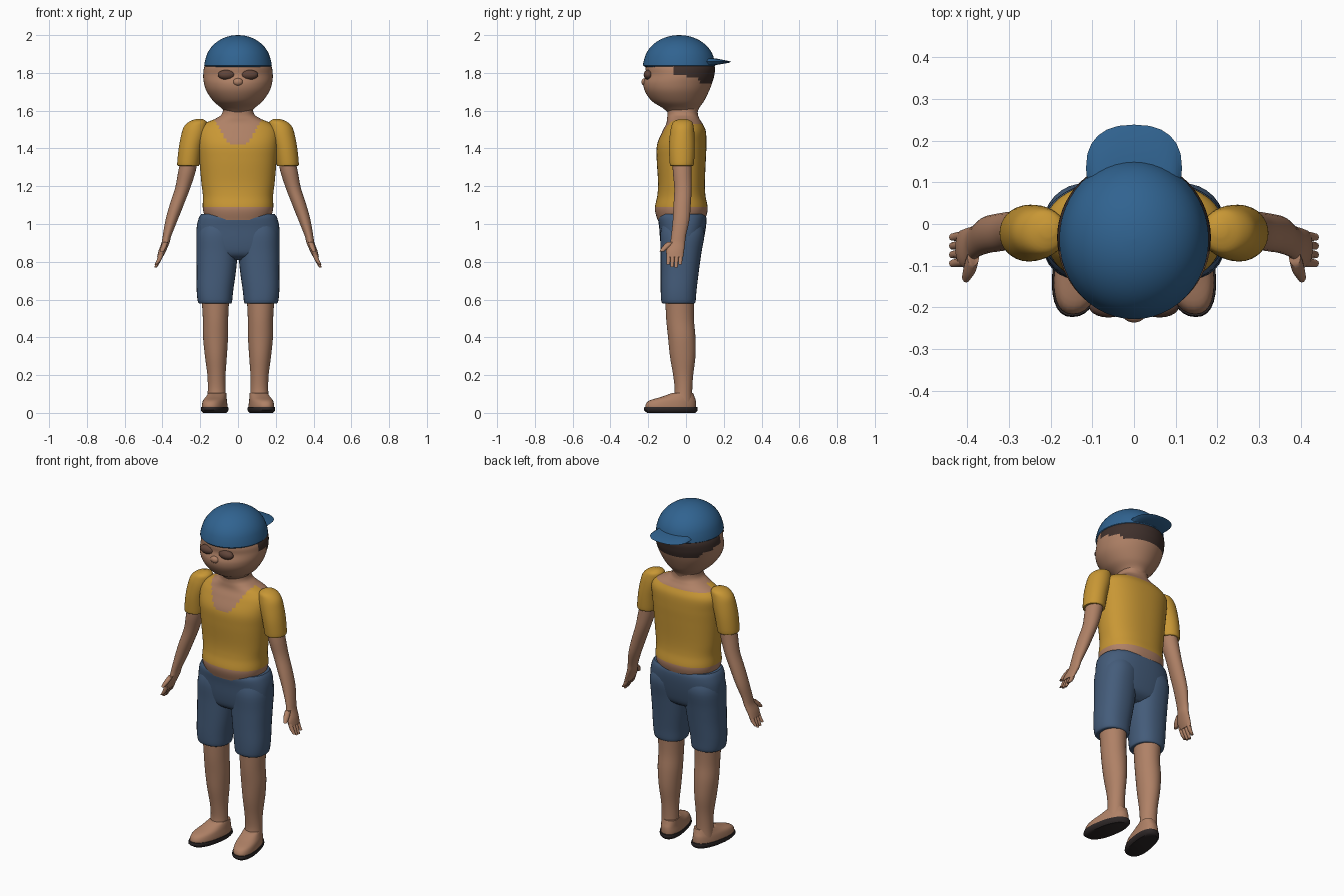
import bpy, bmesh, math


def material(name, rgb):
    m = bpy.data.materials.new(name)
    m.diffuse_color = (*rgb, 1)
    return m


SKIN = material("skin", (0.43, 0.22, 0.133))
YELLOW = material("shirt yellow", (0.58, 0.31, 0.035))
HAT = material("cap blue", (0.03, 0.125, 0.28))
DENIM = material("shorts blue", (0.058, 0.107, 0.195))
HAIR = material("hair brown", (0.05, 0.03, 0.025))
SOLE = material("sole black", (0.026, 0.02, 0.02))
EYE = material("eye brown", (0.12, 0.06, 0.042))


def spline(a, b, c, d, t):
    return tuple(0.5 * (2 * q + (r - p) * t + (2 * p - 5 * q + 4 * r - s) * t * t
                        + (3 * q - p - 3 * r + s) * t ** 3)
                 for p, q, r, s in zip(a, b, c, d))


def loft(name, rings, mats, n=32, steps=4, power=2.0, side=1, shear=0.0, rule=None):
    """Skin level rings (x centre, y front, y back, z, x radius) into a smooth closed body."""
    fine = []
    for i in range(len(rings) - 1):
        four = [rings[max(i - 1, 0)], rings[i], rings[i + 1], rings[min(i + 2, len(rings) - 1)]]
        fine += [spline(*four, k / steps) for k in range(steps)]
    fine.append(rings[-1])
    bm = bmesh.new()
    loops = []
    for cx, y0, y1, z, rx in fine:
        row = []
        for k in range(n):
            a = 2 * math.pi * k / n
            c, s = math.cos(a), math.sin(a)
            u = math.copysign(abs(c) ** (2 / power), c)
            v = math.copysign(abs(s) ** (2 / power), s)
            y = (y0 + y1) / 2 + v * (y1 - y0) / 2
            row.append(bm.verts.new((side * (cx + max(rx, 0.002) * u - shear * y), y, z)))
        loops.append(row)
    for a, b in zip(loops, loops[1:]):
        for k in range(n):
            bm.faces.new((a[k], a[(k + 1) % n], b[(k + 1) % n], b[k]))
    bm.faces.new(loops[0])
    bm.faces.new(loops[-1])
    bmesh.ops.recalc_face_normals(bm, faces=bm.faces)
    if rule:
        for f in bm.faces:
            f.material_index = rule(f.calc_center_median())
    return finish(name, bm, mats)


def finish(name, bm, mats):
    me = bpy.data.meshes.new(name)
    bm.to_mesh(me)
    bm.free()
    ob = bpy.data.objects.new(name, me)
    bpy.context.collection.objects.link(ob)
    for m in mats:
        me.materials.append(m)
    bpy.ops.object.select_all(action='DESELECT')
    ob.select_set(True)
    bpy.context.view_layer.objects.active = ob
    bpy.ops.object.shade_smooth_by_angle(angle=math.radians(45))
    return ob


def ellipsoid(name, centre, size, mat):
    bm = bmesh.new()
    bmesh.ops.create_uvsphere(bm, u_segments=20, v_segments=12, radius=1)
    for v in bm.verts:
        v.co = [c + s * p for c, s, p in zip(centre, size, v.co)]
    return finish(name, bm, [mat])


# Torso: shirt with scooped neckline and a strip of bare waist
def torso_rule(p):
    if p.z < 1.085:
        return 0
    neckline = 1.425 + max(0, abs(p.x) - 0.05) * 1.7 if p.y < -0.01 else 1.53
    return 0 if p.z > neckline else 1


loft("torso", [(0, -0.15, 0.1, 1.02, 0.17), (0, -0.165, 0.115, 1.08, 0.186),
               (0, -0.152, 0.103, 1.15, 0.186), (0, -0.148, 0.1, 1.22, 0.194),
               (0, -0.155, 0.105, 1.34, 0.205), (0, -0.153, 0.108, 1.42, 0.212),
               (0, -0.125, 0.105, 1.49, 0.212), (0, -0.105, 0.088, 1.53, 0.18),
               (0, -0.1, 0.07, 1.56, 0.115), (0, -0.098, 0.062, 1.59, 0.082),
               (0, -0.1, 0.065, 1.66, 0.08)],
     [SKIN, YELLOW], n=80, steps=7, power=2.3, rule=torso_rule)

# Head with a hair band behind the temples
def hair_rule(p):
    low = 1.79 if p.y < 0.0 else 1.775 if p.y < 0.07 else 1.745
    return 1 if p.y > -0.07 and p.z > low else 0


loft("head", [(0, -0.09, 0.06, 1.585, 0.06), (0, -0.125, 0.07, 1.615, 0.09),
              (0, -0.18, 0.095, 1.65, 0.13), (0, -0.216, 0.12, 1.70, 0.165),
              (0, -0.225, 0.138, 1.745, 0.18), (0, -0.212, 0.15, 1.79, 0.184),
              (0, -0.21, 0.15, 1.84, 0.174), (0, -0.16, 0.1, 1.9, 0.12)],
     [SKIN, HAIR], n=64, steps=6, rule=hair_rule)
ellipsoid("nose", (0, -0.218, 1.752), (0.026, 0.018, 0.02), SKIN)

# Cap: dome with a rolled rim, peak turned backward
dome = [(0, -0.215, 0.14, 1.832, 0.168), (0, -0.228, 0.155, 1.84, 0.179)]
for i in range(1, 9):
    a = math.radians(i * 11.2)
    r = max(math.cos(a), 0.01)
    dome.append((0, -0.036 - 0.188 * r, -0.036 + 0.188 * r, 1.845 + 0.155 * math.sin(a), 0.175 * r))
loft("cap_dome", dome, [HAT], n=48, steps=2)
loft("cap_peak", [(0, 0.03, 0.15, 1.84, 0.1), (0, 0.03, 0.225, 1.853, 0.108),
                  (0, 0.03, 0.238, 1.859, 0.115), (0, 0.03, 0.222, 1.864, 0.108),
                  (0, 0.03, 0.16, 1.876, 0.095)], [HAT], n=24, steps=1, power=2.4)

# Upper shorts
loft("shorts_hips", [(0, -0.08, 0.03, 0.81, 0.17), (0, -0.12, 0.07, 0.84, 0.205),
                     (0, -0.135, 0.09, 0.9, 0.218), (0, -0.142, 0.105, 0.98, 0.219),
                     (0, -0.148, 0.108, 1.03, 0.208), (0, -0.14, 0.1, 1.052, 0.195)],
     [DENIM], n=48, power=2.5)

for side, tag in ((1, "left"), (-1, "right")):
    # Eye patches
    ellipsoid(tag + "_eye", (side * 0.061, -0.199, 1.79), (0.046, 0.025, 0.026), EYE)

    # Sleeve with rounded shoulder
    loft(tag + "_sleeve", [(0.262, -0.082, 0.036, 1.308, 0.055), (0.263, -0.086, 0.042, 1.32, 0.059),
                           (0.252, -0.09, 0.046, 1.40, 0.062), (0.235, -0.086, 0.045, 1.47, 0.066),
                           (0.224, -0.078, 0.04, 1.515, 0.062), (0.212, -0.065, 0.03, 1.543, 0.045),
                           (0.205, -0.03, 0.0, 1.556, 0.016)], [YELLOW], side=side)

    # Bare arm and palm
    loft(tag + "_arm", [(0.255, -0.07, 0.03, 1.36, 0.045), (0.27, -0.07, 0.03, 1.28, 0.046),
                        (0.293, -0.062, 0.03, 1.19, 0.04), (0.325, -0.066, 0.025, 1.1, 0.037),
                        (0.352, -0.07, 0.018, 1.02, 0.032), (0.375, -0.078, 0.0, 0.94, 0.023),
                        (0.384, -0.085, -0.005, 0.9, 0.021), (0.4, -0.105, -0.01, 0.86, 0.02),
                        (0.413, -0.1, -0.015, 0.825, 0.015)], [SKIN], n=24, side=side)
    for i, tip in enumerate((0.785, 0.772, 0.77, 0.785)):
        y = -0.092 + i * 0.021
        loft(f"{tag}_finger_{i + 1}", [(0.406, y - 0.011, y + 0.011, 0.84, 0.013),
                                       (0.42, y - 0.012, y + 0.01, 0.805, 0.012),
                                       (0.436, y - 0.011, y + 0.006, tip, 0.007)],
             [SKIN], n=10, steps=2, side=side)
    loft(tag + "_thumb", [(0.385, -0.1, -0.06, 0.905, 0.014), (0.393, -0.125, -0.085, 0.88, 0.015),
                          (0.402, -0.14, -0.115, 0.855, 0.01)], [SKIN], n=12, steps=3, side=side)

    # Shorts leg
    loft(tag + "_shorts_leg", [(0.119, -0.118, 0.04, 0.578, 0.08), (0.122, -0.13, 0.05, 0.588, 0.09),
                               (0.122, -0.134, 0.056, 0.65, 0.097), (0.115, -0.134, 0.068, 0.75, 0.104),
                               (0.111, -0.134, 0.082, 0.85, 0.109), (0.109, -0.136, 0.098, 0.95, 0.108),
                               (0.1, -0.12, 0.08, 1.02, 0.09)],
         [DENIM], power=2.3, side=side)

    # Leg down to the ankle
    loft(tag + "_leg", [(0.114, -0.07, 0.035, 0.06, 0.05), (0.113, -0.06, 0.033, 0.12, 0.047),
                        (0.114, -0.068, 0.038, 0.2, 0.048), (0.117, -0.085, 0.05, 0.3, 0.058),
                        (0.119, -0.095, 0.05, 0.4, 0.066), (0.119, -0.105, 0.042, 0.5, 0.067),
                        (0.12, -0.11, 0.045, 0.62, 0.074)], [SKIN], side=side)

    # Foot, toes turned outward, on a thin sole
    loft(tag + "_foot", [(0.11, -0.212, 0.052, 0.02, 0.062), (0.11, -0.215, 0.054, 0.04, 0.062),
                         (0.11, -0.195, 0.052, 0.065, 0.058), (0.108, -0.13, 0.045, 0.085, 0.052),
                         (0.106, -0.075, 0.038, 0.105, 0.046)],
         [SKIN], power=2.3, side=side, shear=0.17)
    loft(tag + "_sole", [(0.11, -0.205, 0.05, 0.0, 0.056), (0.11, -0.223, 0.062, 0.014, 0.067),
                         (0.11, -0.22, 0.06, 0.03, 0.066)],
         [SOLE], steps=2, power=2.3, side=side, shear=0.17)
